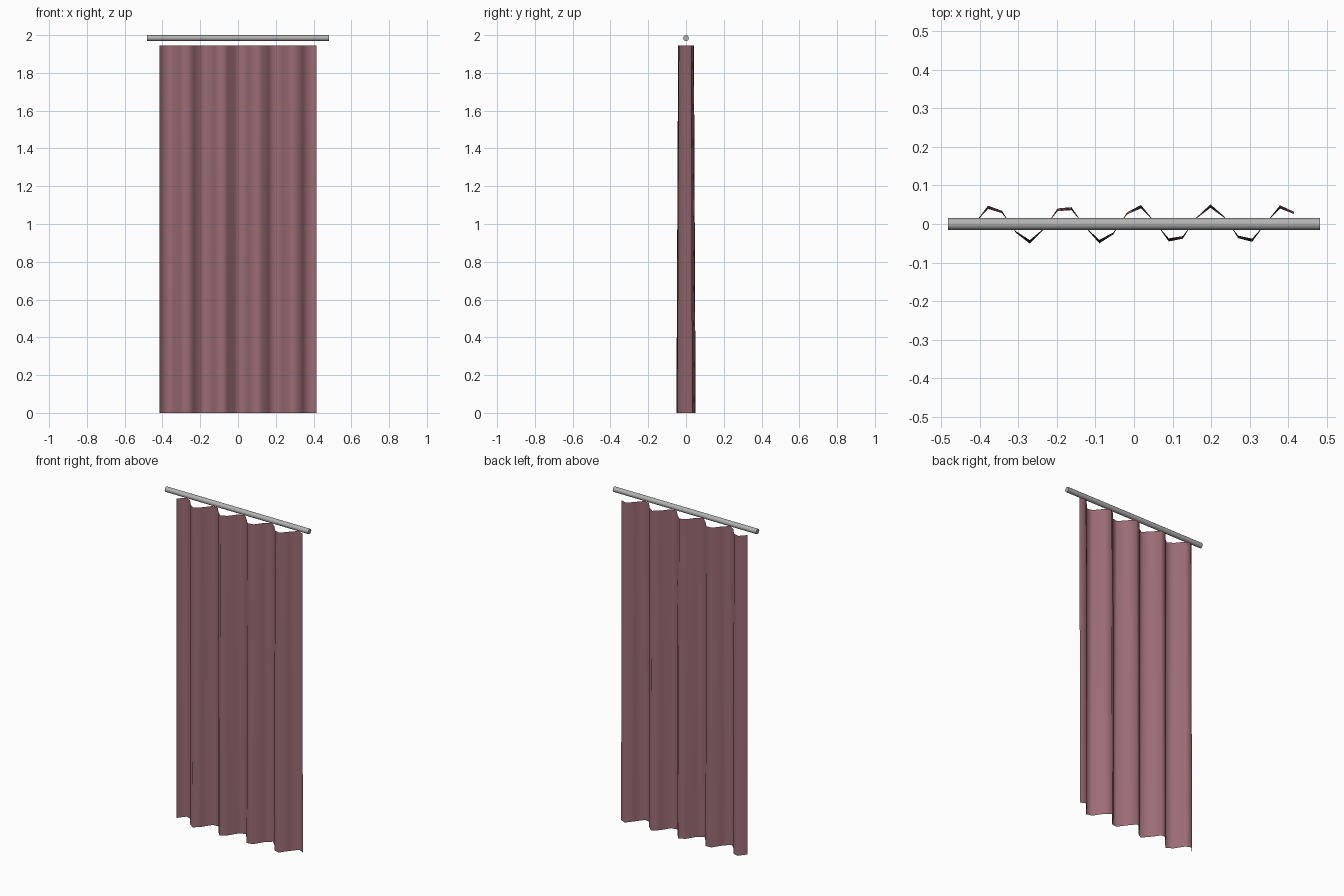
import bpy
import math

old = bpy.data.objects.get("Cube")
if old:
    bpy.data.objects.remove(old, do_unlink=True)


def make_material(name, rgb, roughness):
    mat = bpy.data.materials.new(name)
    mat.use_nodes = True
    color = (*rgb, 1.0)
    mat.diffuse_color = color
    bsdf = mat.node_tree.nodes["Principled BSDF"]
    bsdf.inputs["Base Color"].default_value = color
    bsdf.inputs["Roughness"].default_value = roughness
    return mat


fabric = make_material("dusty rose fabric", (0.33, 0.15, 0.18), 0.9)
metal = make_material("grey metal", (0.45, 0.45, 0.45), 0.4)

# Curtain: a single pleated sheet whose folds open slightly towards the hem
COLUMNS, ROWS = 23, 10
HALF_WIDTH, TOP = 0.415, 1.945
verts, faces = [], []
for r in range(ROWS + 1):
    t = r / ROWS
    depth = 0.051 - 0.009 * t
    for c in range(COLUMNS + 1):
        x = HALF_WIDTH * (2 * c / COLUMNS - 1)
        verts.append((x, depth * math.sin(1.2 * c), TOP * t))
stride = COLUMNS + 1
for r in range(ROWS):
    for c in range(COLUMNS):
        a = r * stride + c
        faces.append((a, a + 1, a + 1 + stride, a + stride))
mesh = bpy.data.meshes.new("curtain")
mesh.from_pydata(verts, [], faces)
mesh.materials.append(fabric)
mesh.shade_smooth()
curtain = bpy.data.objects.new("curtain", mesh)
bpy.context.collection.objects.link(curtain)

# Rod: a plain horizontal cylinder just above the curtain
ROD_RADIUS = 0.0155
bpy.ops.mesh.primitive_cylinder_add(
    vertices=12, radius=ROD_RADIUS, depth=0.966,
    location=(0, 0, 2 - ROD_RADIUS), rotation=(0, math.pi / 2, 0))
rod = bpy.context.object
rod.name = "curtain_rod"
rod.data.materials.append(metal)
bpy.ops.object.shade_smooth_by_angle(angle=math.radians(40))
